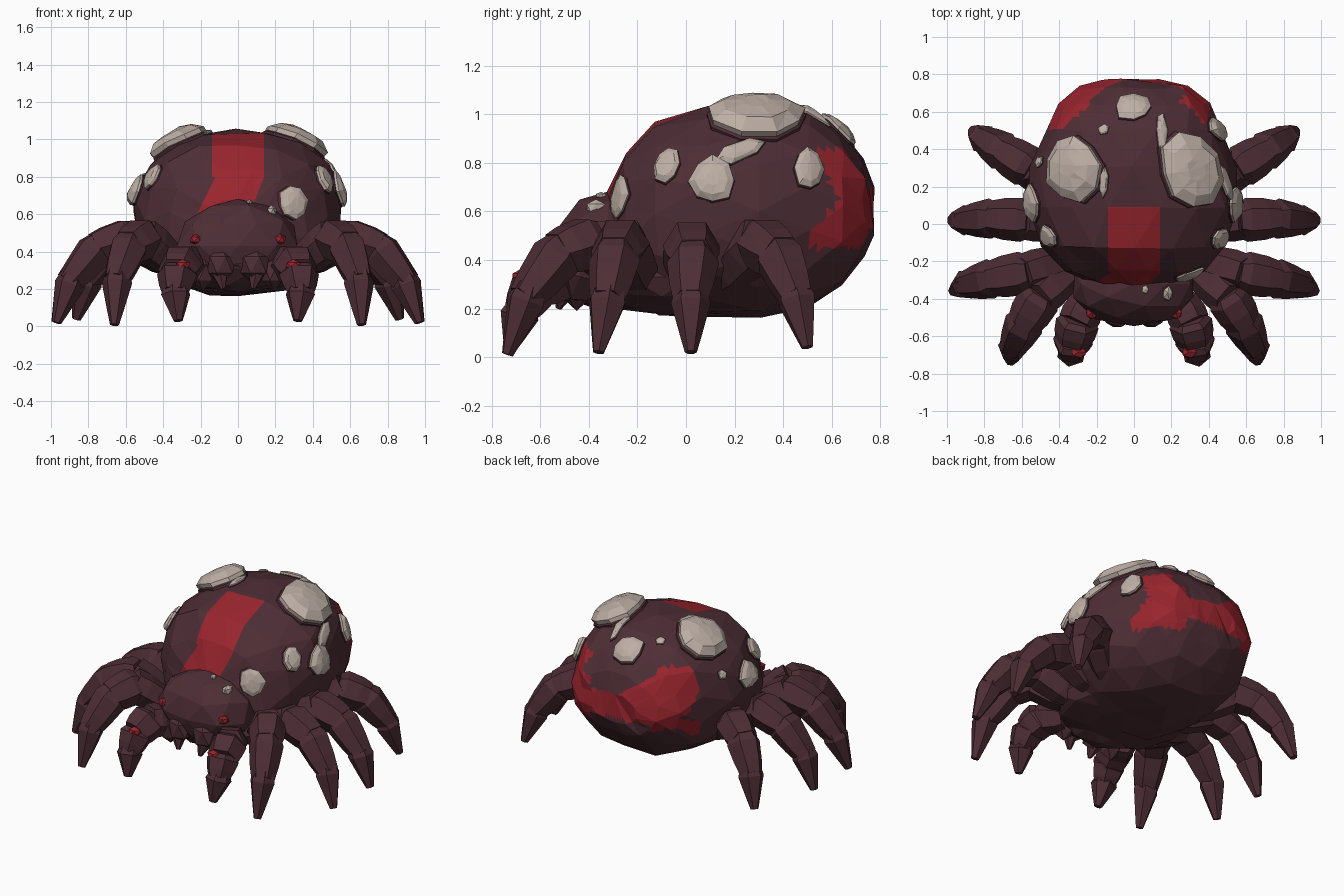
import bpy, bmesh, math, random
from mathutils import Vector
from mathutils.bvhtree import BVHTree

random.seed(4)
if "Cube" in bpy.data.objects:
    bpy.data.objects.remove(bpy.data.objects["Cube"])


def material(name, rgb):
    m = bpy.data.materials.new(name)
    m.use_nodes = True
    m.diffuse_color = (*rgb, 1)
    m.node_tree.nodes["Principled BSDF"].inputs["Base Color"].default_value = (*rgb, 1)
    m.node_tree.nodes["Principled BSDF"].inputs["Roughness"].default_value = 0.9
    return m


MAROON = material("dark maroon", (0.075, 0.027, 0.036))
RED = material("marking red", (0.32, 0.018, 0.027))
PALE = material("pale crust", (0.51, 0.425, 0.375))


def finish(name, bm, *mats):
    bmesh.ops.recalc_face_normals(bm, faces=bm.faces)
    me = bpy.data.meshes.new(name)
    bm.to_mesh(me)
    bm.free()
    for m in mats:
        me.materials.append(m)
    ob = bpy.data.objects.new(name, me)
    bpy.context.collection.objects.link(ob)


def loft(bm, rings):
    """Skin a list of equal-length rings and cap both ends."""
    loops = [[bm.verts.new(p) for p in ring] for ring in rings]
    n = len(loops[0])
    for a, b in zip(loops, loops[1:]):
        for i in range(n):
            j = (i + 1) % n
            bm.faces.new((a[i], a[j], b[j], b[i]))
    bm.faces.new(loops[0][::-1])
    bm.faces.new(loops[-1])


def blob(name, centre, radii, mat, detail=2, jitter=0.0):
    bm = bmesh.new()
    bmesh.ops.create_icosphere(bm, subdivisions=detail, radius=1)
    for v in bm.verts:
        k = 1 + random.uniform(-jitter, jitter)
        v.co = Vector(c + r * q * k for c, r, q in zip(centre, radii, v.co))
    finish(name, bm, mat)


# Abdomen: rings along y given as (y, half width, bottom, top)
PROFILE = [(-0.32, 0.20, 0.35, 0.68), (-0.25, 0.37, 0.24, 0.85), (-0.12, 0.49, 0.18, 0.98),
           (0.08, 0.56, 0.17, 1.04), (0.30, 0.55, 0.17, 1.05), (0.50, 0.48, 0.20, 1.02),
           (0.64, 0.40, 0.30, 0.92), (0.73, 0.29, 0.41, 0.81), (0.765, 0.17, 0.50, 0.70)]
SIDES = 16


def oval(y, w, low, high, turn):
    ring = []
    for i in range(SIDES):
        a = math.tau * (i + turn) / SIDES
        c, s = math.cos(a), math.sin(a)
        ring.append((math.copysign(abs(c) ** 0.85, c) * w, y,
                     (low + high) / 2 + math.copysign(abs(s) ** 0.9, s) * (high - low) / 2))
    return ring


bm = bmesh.new()
loft(bm, [oval(*p, turn=0.5 * (k % 2)) for k, p in enumerate(PROFILE)])
for v in bm.verts:
    v.co += Vector(random.uniform(-0.012, 0.012) for _ in range(3))
bmesh.ops.triangulate(bm, faces=bm.faces)
skin = BVHTree.FromBMesh(bm)

# Finer faces at the rear, and cuts along the edges of the front stripe
bmesh.ops.subdivide_edges(bm, edges=[e for e in bm.edges if min(v.co.y for v in e.verts) > 0.4],
                          cuts=3, use_grid_fill=True)
for co, no in (((0.14, 0, 0), (1, 0, 0)), ((-0.14, 0, 0), (1, 0, 0)),
               ((0.14, 0, 0.8), (1, 0, -0.4)), ((-0.12, 0, 0.8), (1, 0, -0.5)),
               ((0, 0, 0.8), (0, 0, 1)), ((0, 0.09, 0), (0, 1, 0))):
    bmesh.ops.bisect_plane(bm, geom=bm.verts[:] + bm.edges[:] + bm.faces[:],
                           plane_co=co, plane_no=no)


def on_stripe(c):
    if c.y > 0.09 or c.z < 0.5:
        return False
    drop = max(0, 0.8 - c.z)
    left_edge = -0.14 if drop == 0 else -0.12 - 0.5 * drop
    return left_edge < c.x < 0.14 - 0.4 * drop


def on_rear_band(c):
    """Zigzag band: a bent arm on the left, a fork on the right."""
    if c.y < 0.47:
        return False
    if c.x > 0.2:
        arm = 0.57 + 0.6 * (0.76 - c.z) < c.y < 0.64 + 0.6 * (0.88 - c.z)
        return (c.z > 0.6 and arm and c.z < 0.86) or 0.45 < c.z < 0.5 + 1.1 * (c.y - 0.5)
    if c.x < -0.24:
        ahead = 0.65 - c.y
        fork = abs(c.z - 0.55 + 0.5 * ahead) < 0.045
        return fork or 0.55 + 1.2 * ahead < c.z < 0.89
    return 0.53 < c.z < 0.68 + 0.65 * max(0, -c.x)


for f in bm.faces:
    c = f.calc_center_median()
    f.material_index = int(on_stripe(c) or on_rear_band(c))
finish("abdomen", bm, MAROON, RED)

# Thorax and head
blob("thorax", (0, -0.1, 0.33), (0.44, 0.42, 0.15), MAROON, 2, 0.03)
blob("head", (0, -0.32, 0.43), (0.34, 0.23, 0.25), MAROON, 2, 0.03)
blob("head_crust", (0.18, -0.37, 0.615), (0.03, 0.045, 0.035), PALE, 1)
blob("head_crust_small", (0.06, -0.35, 0.665), (0.02, 0.025, 0.015), PALE, 1)


# Crust patches that follow the abdomen
def patch(name, point, rx, ry, thick, roll=0.0, n=8):
    p = skin.find_nearest(Vector(point))[0]
    normal = (p - Vector((0, p.y * 0.7 + 0.05, 0.6))).normalized()
    side = Vector((0, 0, 1)).cross(normal).normalized()
    up = normal.cross(side)
    wobble = [random.uniform(0.85, 1.12) for _ in range(n)]

    def ring(scale, lift):
        out = []
        for i in range(n):
            a = math.tau * i / n
            u, v = rx * math.cos(a), ry * math.sin(a)
            u, v = (u * math.cos(roll) - v * math.sin(roll), u * math.sin(roll) + v * math.cos(roll))
            q = p + (side * u + up * v) * scale * wobble[i]
            out.append(skin.find_nearest(q)[0] + normal * lift)
        return out

    rim = bmesh.new()
    loft(rim, [ring(1.04, -0.03), ring(1.05, thick * 0.2), ring(0.9, thick * 0.4)])
    finish(name + "_rim", rim, MAROON)
    bm = bmesh.new()
    loft(bm, [ring(0.96, -0.02), ring(1.02, thick * 0.65), ring(0.72, thick), ring(0.3, thick * 1.05)])
    bmesh.ops.triangulate(bm, faces=bm.faces)
    finish(name, bm, PALE)


patch("crust_top_left", (0.28, 0.28, 0.98), 0.215, 0.19, 0.075, 0.2, 9)
patch("crust_top_right", (-0.31, 0.30, 0.98), 0.19, 0.175, 0.075, 0.4, 9)
patch("crust_top_right_strip", (-0.16, 0.22, 1.04), 0.08, 0.025, 0.02, 0, 6)
patch("crust_rear", (0.0, 0.64, 0.95), 0.10, 0.10, 0.035)
patch("crust_front", (0.28, -0.28, 0.66), 0.10, 0.095, 0.035)
patch("crust_left_front", (0.47, -0.09, 0.80), 0.065, 0.085, 0.035)
patch("crust_left_low", (0.55, 0.11, 0.73), 0.095, 0.10, 0.035)
patch("crust_left_rear", (0.46, 0.52, 0.78), 0.07, 0.095, 0.035)
patch("crust_left_streak", (0.5, 0.23, 0.86), 0.125, 0.045, 0.025, 0.45, 6)
patch("crust_top_streak", (0.15, 0.50, 1.02), 0.03, 0.13, 0.02, 0.96, 6)
patch("crust_right_front", (-0.47, -0.08, 0.81), 0.065, 0.075, 0.035)
patch("crust_right_low", (-0.56, 0.11, 0.73), 0.10, 0.09, 0.035)
patch("crust_right_rear", (-0.52, 0.34, 0.80), 0.03, 0.035, 0.02, 0, 5)
patch("crust_right_small", (-0.16, 0.51, 1.0), 0.035, 0.03, 0.015, 0, 5)


# Legs: overlapping hexagonal segments that bulge and taper
def limb(name, points, radii):
    bm = bmesh.new()
    pts = [Vector(p) for p in points]
    for k, (a, b) in enumerate(zip(pts, pts[1:])):
        d = (b - a).normalized()
        side = d.cross(Vector((0, 0, 1))).normalized()
        up = side.cross(d)
        last = k == len(pts) - 2
        r0, r1 = radii[k], radii[k + 1]
        steps = [(-0.15, r0 * 0.78), (0.12, r0), (0.7, r0 * 0.35 + r1 * 0.65),
                 (1.0 if last else 1.1, r1 * (1 if last else 0.88))]
        loft(bm, [[a.lerp(b, t) + (side * math.cos(math.tau * i / 6)
                                   + up * math.sin(math.tau * i / 6)) * r for i in range(6)]
                  for t, r in steps])
    finish(name, bm, MAROON)


LEGS = {
    "feeler": [(0.24, -0.40, 0.31), (0.30, -0.52, 0.34), (0.325, -0.62, 0.29),
               (0.335, -0.68, 0.19), (0.32, -0.725, 0.03)],
    "front_leg": [(0.36, -0.27, 0.35), (0.50, -0.39, 0.475), (0.58, -0.52, 0.43),
                  (0.645, -0.65, 0.26), (0.66, -0.735, 0.01)],
    "second_leg": [(0.38, -0.20, 0.35), (0.58, -0.26, 0.475), (0.75, -0.29, 0.42),
                   (0.89, -0.32, 0.25), (0.97, -0.36, 0.02)],
    "third_leg": [(0.38, 0.0, 0.35), (0.58, 0.02, 0.465), (0.75, 0.03, 0.41),
                  (0.90, 0.02, 0.25), (0.977, 0.02, 0.02)],
    "rear_leg": [(0.38, 0.18, 0.35), (0.56, 0.30, 0.475), (0.69, 0.38, 0.42),
                 (0.80, 0.45, 0.26), (0.865, 0.50, 0.04)],
}
for s, label in ((1, "left"), (-1, "right")):
    for name, pts in LEGS.items():
        limb(label + "_" + name, [(s * x, y, z) for x, y, z in pts],
             (0.095, 0.117, 0.108, 0.082, 0.025))
    # Jaws with short fangs
    blob(label + "_jaw", (s * 0.09, -0.49, 0.33), (0.085, 0.07, 0.10), MAROON, 1)
    blob(label + "_cheek", (s * 0.19, -0.45, 0.29), (0.07, 0.07, 0.10), MAROON, 1)
    limb(label + "_fang", [(s * 0.10, -0.49, 0.30), (s * 0.08, -0.525, 0.20)], (0.05, 0.012))
    # Red eyes on the head and spots on the feelers
    blob(label + "_eye", (s * 0.225, -0.475, 0.465), (0.036, 0.036, 0.03), RED, 1)
    blob(label + "_feeler_spot", (s * 0.295, -0.685, 0.33), (0.045, 0.035, 0.03), RED, 1)
